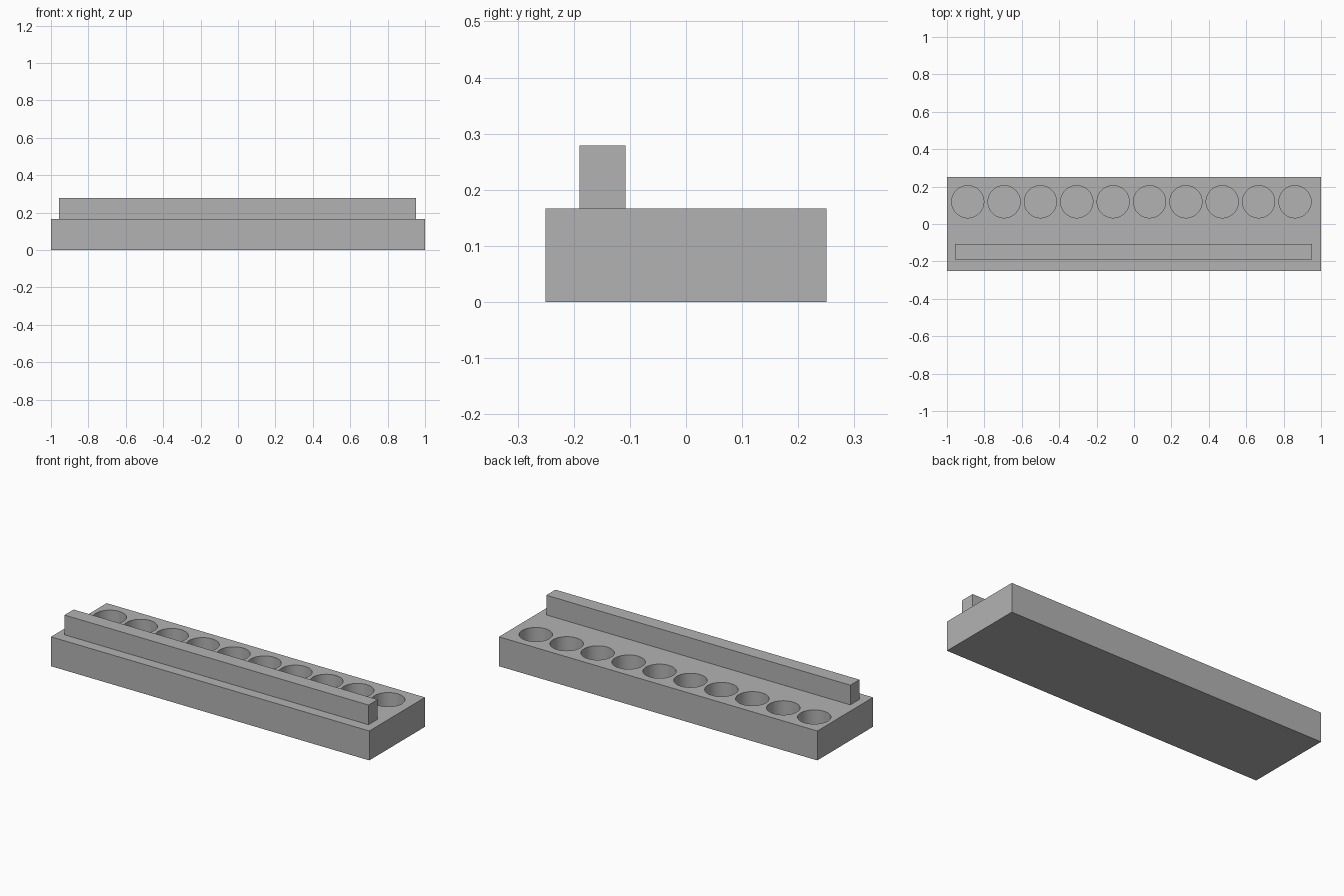
import bpy
import bmesh
from mathutils import Matrix, Vector

default_cube = bpy.data.objects.get("Cube")
if default_cube:
    bpy.data.objects.remove(default_cube, do_unlink=True)

BASE_TOP = 0.167
HOLE_COUNT = 10
HOLE_RADIUS = 0.086
HOLE_DEPTH = 0.13
HOLE_SPACING = 0.1944
FIRST_HOLE = Vector((-0.889, 0.119, BASE_TOP))

grey = bpy.data.materials.new("plain_grey")
grey.use_nodes = True
colour = (0.45, 0.45, 0.45, 1)
grey.diffuse_color = colour
grey.node_tree.nodes["Principled BSDF"].inputs["Base Color"].default_value = colour


def make_object(name, bm):
    mesh = bpy.data.meshes.new(name)
    bm.to_mesh(mesh)
    bm.free()
    mesh.materials.append(grey)
    obj = bpy.data.objects.new(name, mesh)
    bpy.context.collection.objects.link(obj)
    return obj


def make_box(name, low, high):
    low, high = Vector(low), Vector(high)
    bm = bmesh.new()
    matrix = Matrix.Translation((low + high) / 2) @ Matrix.Diagonal((high - low).to_4d())
    bmesh.ops.create_cube(bm, size=1, matrix=matrix)
    return make_object(name, bm)


# Base block and the raised rail along its front
base = make_box("base_block", (-1, -0.25, 0), (1, 0.25, BASE_TOP))
make_box("front_rail", (-0.957, -0.19, BASE_TOP), (0.953, -0.108, 0.279))

# Row of round blind holes, cut from above
bm = bmesh.new()
for i in range(HOLE_COUNT):
    centre = FIRST_HOLE + Vector((i * HOLE_SPACING, 0, 0))
    bmesh.ops.create_cone(bm, cap_ends=True, segments=64, radius1=HOLE_RADIUS,
                          radius2=HOLE_RADIUS, depth=2 * HOLE_DEPTH,
                          matrix=Matrix.Translation(centre))
cutter = make_object("hole_cutter", bm)
cutter.hide_render = True

cut = base.modifiers.new("holes", "BOOLEAN")
cut.operation = "DIFFERENCE"
cut.solver = "EXACT"
cut.object = cutter

bpy.ops.object.select_all(action="DESELECT")
base.select_set(True)
bpy.context.view_layer.objects.active = base
bpy.ops.object.modifier_apply(modifier=cut.name)
bpy.data.objects.remove(cutter, do_unlink=True)
bpy.ops.object.shade_smooth_by_angle()
